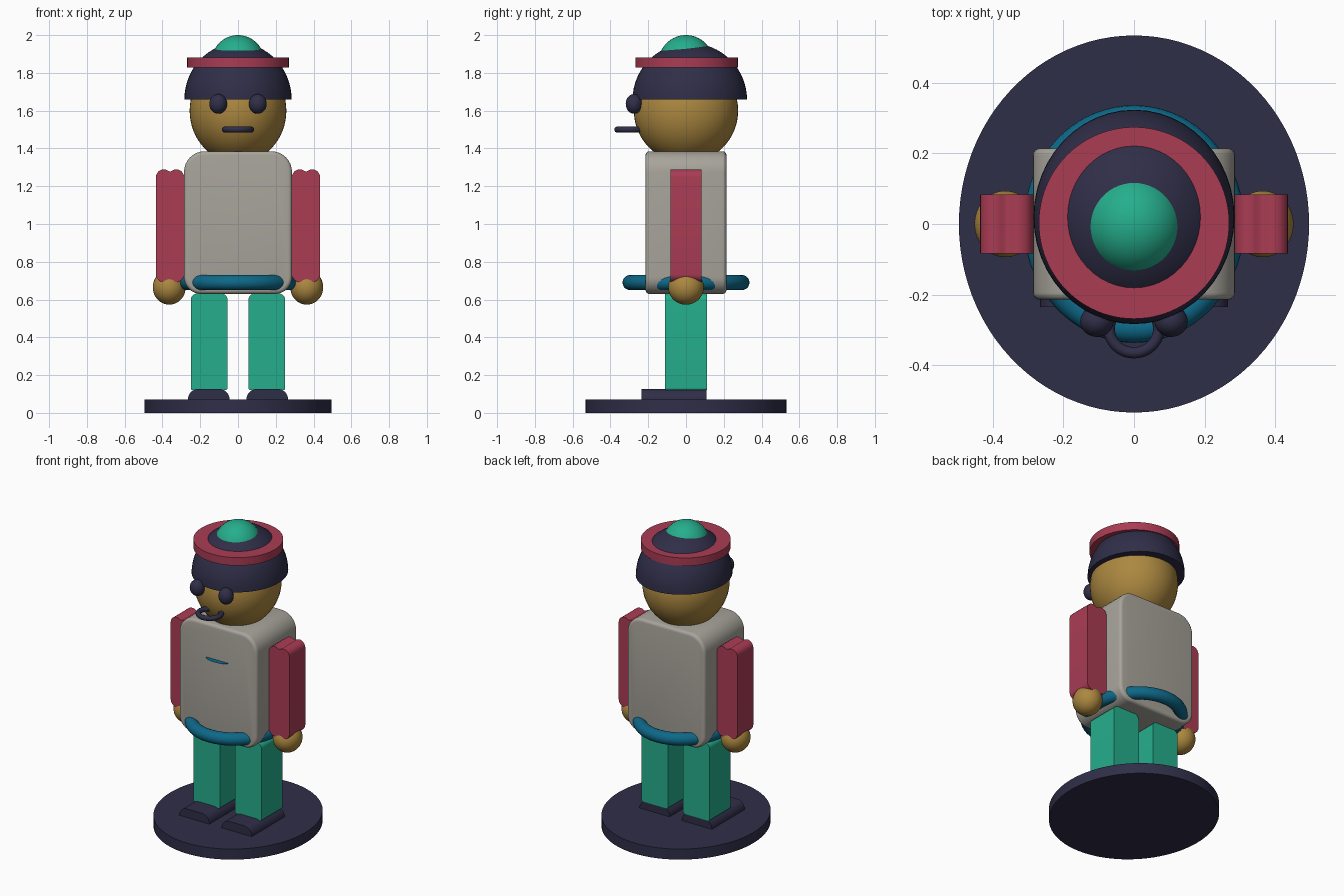
import bpy
import bmesh
from math import sin, cos, pi, radians
from mathutils import Matrix, Vector

cube = bpy.data.objects.get("Cube")
if cube:
    bpy.data.objects.remove(cube, do_unlink=True)


def material(name, rgb):
    linear = [((c / 255 + 0.055) / 1.055) ** 2.4 for c in rgb] + [1]
    mat = bpy.data.materials.new(name)
    mat.use_nodes = True
    mat.diffuse_color = linear
    mat.node_tree.nodes["Principled BSDF"].inputs["Base Color"].default_value = linear
    return mat


navy = material("dark navy", (47, 46, 72))
red = material("crimson", (170, 60, 84))
green = material("sea green", (37, 174, 140))
skin = material("ochre", (172, 136, 64))
grey = material("warm grey", (168, 164, 155))
blue = material("petrol blue", (13, 104, 136))


def finish(name, bm, mat, angle=35):
    bmesh.ops.recalc_face_normals(bm, faces=bm.faces)
    mesh = bpy.data.meshes.new(name)
    bm.to_mesh(mesh)
    bm.free()
    mesh.materials.append(mat)
    obj = bpy.data.objects.new(name, mesh)
    bpy.context.collection.objects.link(obj)
    bpy.ops.object.select_all(action='DESELECT')
    obj.select_set(True)
    bpy.context.view_layer.objects.active = obj
    bpy.ops.object.shade_smooth_by_angle(angle=radians(angle))
    return obj


def place(center, scale):
    return Matrix.Translation(center) @ Matrix.Diagonal((*scale, 1))


def ellipsoid(name, center, radii, mat, half=False):
    bm = bmesh.new()
    bmesh.ops.create_uvsphere(bm, u_segments=48, v_segments=32, radius=1)
    if half:
        bmesh.ops.bisect_plane(bm, geom=bm.verts[:] + bm.edges[:] + bm.faces[:],
                               plane_co=(0, 0, 0), plane_no=(0, 0, 1), clear_inner=True)
        rim = [e for e in bm.edges if e.is_boundary]
        bmesh.ops.holes_fill(bm, edges=rim, sides=0)
    bm.transform(place(center, radii))
    return finish(name, bm, mat)


def disc(name, center, rx, ry, height, mat):
    bm = bmesh.new()
    bmesh.ops.create_cone(bm, cap_ends=True, segments=96, radius1=1, radius2=1, depth=1)
    bm.transform(place(center, (rx, ry, height)))
    return finish(name, bm, mat)


def ring(name, center, rx, ry, tube, mat, n=72, m=20):
    bm = bmesh.new()
    loops = []
    for i in range(n):
        a = 2 * pi * i / n
        loop = []
        for j in range(m):
            b = 2 * pi * j / m
            r = tube * cos(b)
            p = Vector(center) + Vector(((rx + r) * cos(a), (ry + r) * sin(a), tube * sin(b)))
            loop.append(bm.verts.new(p))
        loops.append(loop)
    for i in range(n):
        p, q = loops[i], loops[(i + 1) % n]
        for j in range(m):
            k = (j + 1) % m
            bm.faces.new((p[j], q[j], q[k], p[k]))
    return finish(name, bm, mat)


def arc(cx, cz, r, start, end, steps=8):
    return [(cx + r * cos(radians(start + (end - start) * i / steps)),
             cz + r * sin(radians(start + (end - start) * i / steps))) for i in range(steps + 1)]


def rounded(x0, x1, z0, z1, top, bottom):
    """Upright rectangle outline with rounded top and bottom corners."""
    return (arc(x1 - top, z1 - top, top, 0, 90) + arc(x0 + top, z1 - top, top, 90, 180)
            + arc(x0 + bottom, z0 + bottom, bottom, 180, 270)
            + arc(x1 - bottom, z0 + bottom, bottom, 270, 360))


def extrude(name, outline, y0, y1, mat, bevel=0):
    bm = bmesh.new()
    face = bm.faces.new([bm.verts.new((x, y0, z)) for x, z in outline])
    out = bmesh.ops.extrude_face_region(bm, geom=[face])
    moved = [g for g in out["geom"] if isinstance(g, bmesh.types.BMVert)]
    bmesh.ops.translate(bm, verts=moved, vec=(0, y1 - y0, 0))
    bmesh.ops.remove_doubles(bm, verts=bm.verts, dist=0.0005)
    if bevel:
        rims = [e for e in bm.edges if abs(e.verts[0].co.y - e.verts[1].co.y) < 1e-5]
        bmesh.ops.bevel(bm, geom=rims, offset=bevel, segments=4, profile=0.5, affect='EDGES')
    return finish(name, bm, mat)


# Stand
disc("stand", (0, 0, 0.035), 0.495, 0.533, 0.07, navy)

# Torso and belt
extrude("torso", rounded(-0.286, 0.286, 0.63, 1.385, 0.11, 0.09), -0.214, 0.214, grey, 0.02)
ring("belt", (0, 0, 0.69), 0.272, 0.296, 0.04, blue)

# Thin chest trim
bm = bmesh.new()
bmesh.ops.create_circle(bm, cap_ends=True, segments=48, radius=1)
bm.transform(place((0, -0.205, 1.16), (0.085, 0.045, 1)))
finish("chest_trim", bm, blue)

# Limbs on both sides
for side, s in (("left", 1), ("right", -1)):
    def sided(points):
        return [(s * x, z) for x, z in points]

    extrude(side + "_foot", sided(rounded(0.045, 0.265, 0.065, 0.127, 0.055, 0.005)),
            -0.235, 0.108, navy)
    extrude(side + "_leg", sided(rounded(0.055, 0.25, 0.12, 0.632, 0.035, 0.012)),
            -0.11, 0.11, green)
    # Sleeve with a shallow groove between two lobes at each end
    lobes = (arc(0.393, 1.247, 0.042, 0, 130) + arc(0.327, 1.247, 0.042, 50, 180)
             + arc(0.327, 0.735, 0.042, 180, 310) + arc(0.393, 0.735, 0.042, 230, 360))
    extrude(side + "_sleeve", sided(lobes), -0.083, 0.083, red)
    ellipsoid(side + "_hand", (s * 0.364, 0, 0.665), (0.087, 0.094, 0.092), skin)
    ellipsoid(side + "_eye", (s * 0.105, -0.275, 1.636), (0.047, 0.044, 0.052), navy)

# Head and mouth
ellipsoid("head", (0, 0, 1.6), (0.256, 0.276, 0.276), skin)
ring("mouth", (0, -0.296, 1.5), 0.07, 0.068, 0.016, navy, 48, 14)

# Cap, brim and top knob
ellipsoid("cap", (0, 0.02, 1.658), (0.284, 0.303, 0.3), navy, half=True)
disc("cap_band", (0, 0.003, 1.856), 0.269, 0.271, 0.053, red)
ellipsoid("cap_knob", (0, 0, 1.854), (0.142, 0.146, 0.146), green)
